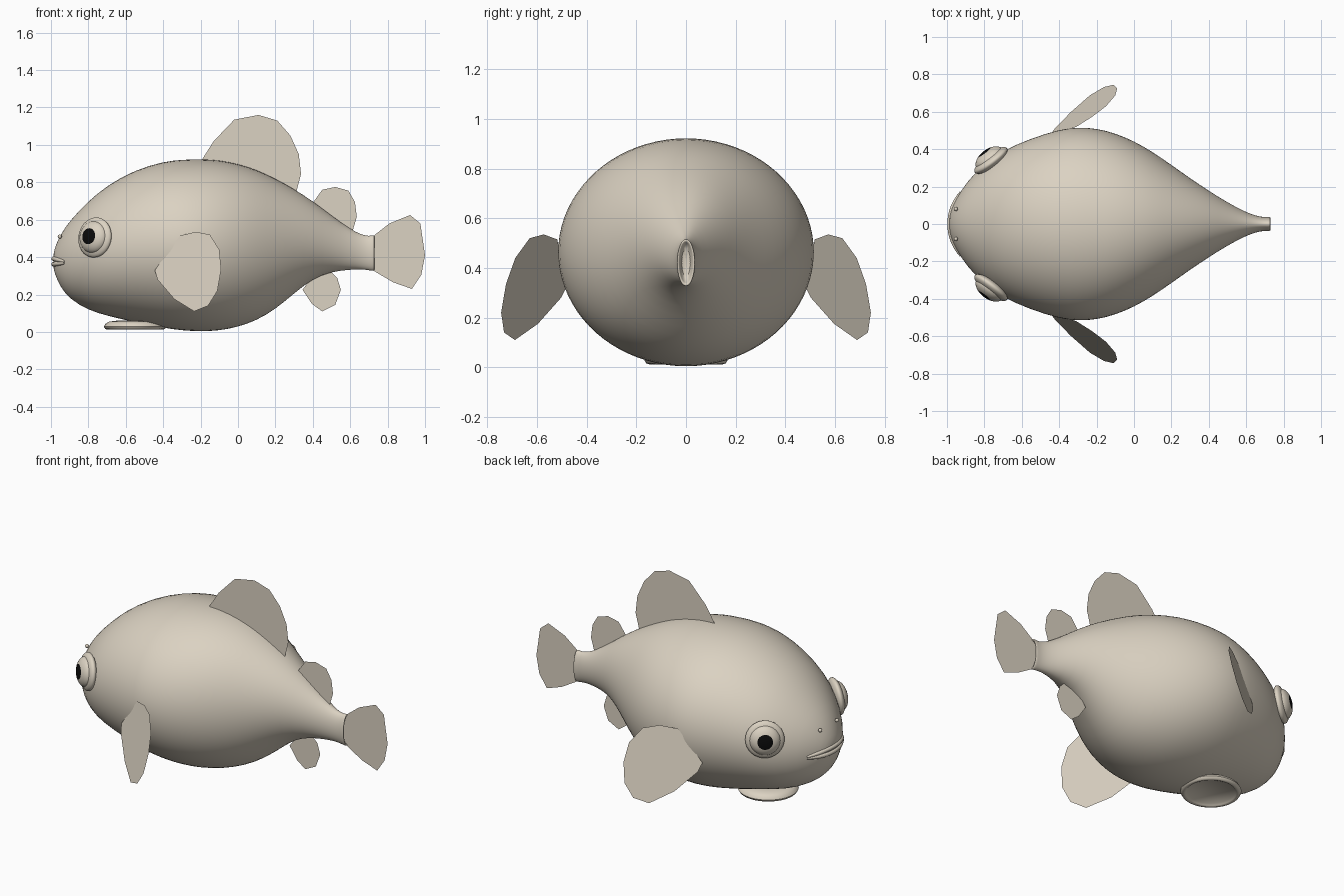
import bpy, bmesh, math
from mathutils import Vector, Matrix

cube = bpy.data.objects.get("Cube")
if cube:
    bpy.data.objects.remove(cube, do_unlink=True)


def material(name, colour):
    mat = bpy.data.materials.new(name)
    mat.use_nodes = True
    mat.diffuse_color = colour
    mat.node_tree.nodes["Principled BSDF"].inputs["Base Color"].default_value = colour
    return mat


cream = material("cream skin", (0.71, 0.645, 0.54, 1))
black = material("black pupil", (0.003, 0.003, 0.003, 1))


def finish(bm, name, smooth=True, mats=(cream,), angle=50):
    mesh = bpy.data.meshes.new(name)
    bm.to_mesh(mesh)
    bm.free()
    obj = bpy.data.objects.new(name, mesh)
    bpy.context.collection.objects.link(obj)
    for mat in mats:
        mesh.materials.append(mat)
    if smooth:
        bpy.ops.object.select_all(action="DESELECT")
        obj.select_set(True)
        bpy.context.view_layer.objects.active = obj
        bpy.ops.object.shade_smooth_by_angle(angle=math.radians(angle))
    return obj


def loft(bm, rings):
    """Skin a list of closed vertex rings and cap both ends."""
    for a, b in zip(rings, rings[1:]):
        for i in range(len(a)):
            j = (i + 1) % len(a)
            bm.faces.new((a[i], a[j], b[j], b[i]))
    for end in (rings[0], rings[-1]):
        bm.faces.new(end)
    bmesh.ops.recalc_face_normals(bm, faces=bm.faces)


# Body: elliptical sections given as x, bottom, top, half width
STATIONS = [
    (-.988, .35, .41, .025), (-.98, .31, .45, .075), (-.95, .24, .52, .135),
    (-.9, .175, .595, .22), (-.8, .115, .7, .325), (-.7, .085, .785, .395),
    (-.55, .05, .868, .46), (-.4, .02, .912, .507), (-.3, .006, .923, .52),
    (-.2, .001, .925, .513), (-.1, .005, .92, .487), (0, .025, .9, .445),
    (.1, .06, .868, .387), (.2, .12, .82, .317), (.3, .205, .765, .245),
    (.4, .285, .7, .178), (.5, .322, .622, .115), (.6, .333, .55, .062),
    (.66, .335, .52, .042), (.7, .33, .512, .036), (.725, .325, .518, .038),
    (.73, .33, .513, .034), (.728, .34, .503, .026), (.69, .35, .493, .02),
]
SEGMENTS = 40
bm = bmesh.new()
rings = []
for x, low, high, width in STATIONS:
    ring = []
    for i in range(SEGMENTS):
        a = math.tau * i / SEGMENTS
        z = (low + high) / 2 + (high - low) / 2 * math.sin(a)
        ring.append(bm.verts.new((x, width * math.cos(a), z)))
    rings.append(ring)
loft(bm, rings)
body = finish(bm, "body", angle=80)
body.modifiers.new("smooth skin", "SUBSURF").levels = 1
body.modifiers["smooth skin"].render_levels = 1


# Flat fins
def fin(name, outline, side_y=lambda x, z: 0):
    bm = bmesh.new()
    bm.faces.new([bm.verts.new((x, side_y(x, z), z)) for x, z in outline])
    finish(bm, name, smooth=False)


fin("front_dorsal_fin", [
    (-.2, .91), (-.13, 1.02), (-.02, 1.135), (.11, 1.16), (.21, 1.13), (.28, 1.05),
    (.325, .95), (.337, .845), (.31, .74), (.2, .76), (0, .86)])
fin("rear_dorsal_fin", [
    (.4, .69), (.45, .76), (.52, .775), (.59, .755), (.625, .695), (.635, .615),
    (.61, .53), (.5, .58)])
fin("anal_fin", [
    (.345, .225), (.395, .15), (.45, .11), (.52, .145), (.55, .225), (.53, .29),
    (.48, .34), (.4, .3)])
fin("tail_fin", [
    (.67, .49), (.72, .51), (.81, .58), (.92, .625), (.975, .58), (1, .41),
    (.98, .305), (.93, .23), (.83, .265), (.72, .33), (.67, .35)])
PECTORAL = [
    (-.445, .33), (-.355, .455), (-.31, .515), (-.225, .535), (-.15, .52), (-.1, .44),
    (-.09, .335), (-.11, .22), (-.16, .14), (-.235, .11), (-.34, .175), (-.43, .28)]

# Paired parts: side fins, eyes, nostrils
for side, label in ((1, "rear_side"), (-1, "front_side")):
    fin(label + "_pectoral_fin", PECTORAL,
        lambda x, z: side * (.885 + .7 * x - .29 * z))

    normal = Vector((-.6, side * .79, .12)).normalized()
    centre = Vector((-.765, side * .34, .505))
    turn = normal.to_track_quat("Z", "Y").to_matrix().to_4x4()

    def disc(name, radius, depth, offset, pupil=0):
        bm = bmesh.new()
        bmesh.ops.create_uvsphere(bm, u_segments=32, v_segments=24, radius=1)
        for face in bm.faces:
            c = face.calc_center_median()
            if c.z > 0 and math.hypot(c.x, c.y) < pupil:
                face.material_index = 1
        place = Matrix.Translation(centre + normal * offset)
        bm.transform(place @ turn @ Matrix.Diagonal((radius, radius, depth, 1)))
        finish(bm, name, mats=(cream, black))

    disc(label + "_eye_socket", .108, .036, 0)
    disc(label + "_eyeball", .086, .05, .012, pupil=.55)

    bm = bmesh.new()
    bmesh.ops.create_uvsphere(bm, u_segments=12, v_segments=8, radius=.011,
                              matrix=Matrix.Translation((-.953, side * .08, .51)))
    finish(bm, label + "_nostril")


# Lips: tapered tubes wrapped round the snout
def lip(name, middle_z, corner_z):
    curve = bpy.data.curves.new(name, "CURVE")
    curve.dimensions = "3D"
    curve.bevel_depth = .013
    curve.bevel_resolution = 3
    curve.use_fill_caps = True
    steps = 20
    spline = curve.splines.new("POLY")
    spline.points.add(steps)
    for i, point in enumerate(spline.points):
        t = 2 * i / steps - 1
        z = middle_z + (corner_z - middle_z) * t * t
        point.co = (-.985 + .058 * t * t, .17 * t, z, 1)
        point.radius = 1 - .6 * t ** 4
    spline.use_smooth = True
    curve.materials.append(cream)
    obj = bpy.data.objects.new(name, curve)
    bpy.context.collection.objects.link(obj)


lip("upper_lip", .392, .376)
lip("lower_lip", .362, .368)

# Belly sucker: a turned shallow cup
PROFILE = [(.1, .06), (.14, .055), (.16, .042), (.167, .028), (.16, .016),
           (.148, .012), (.138, .017), (.13, .026)]
bm = bmesh.new()
rings = []
for r, z in PROFILE:
    angles = [math.tau * i / SEGMENTS for i in range(SEGMENTS)]
    rings.append([bm.verts.new((-.55 + r * math.cos(a), r * math.sin(a), z)) for a in angles])
loft(bm, rings)
finish(bm, "belly_sucker")
